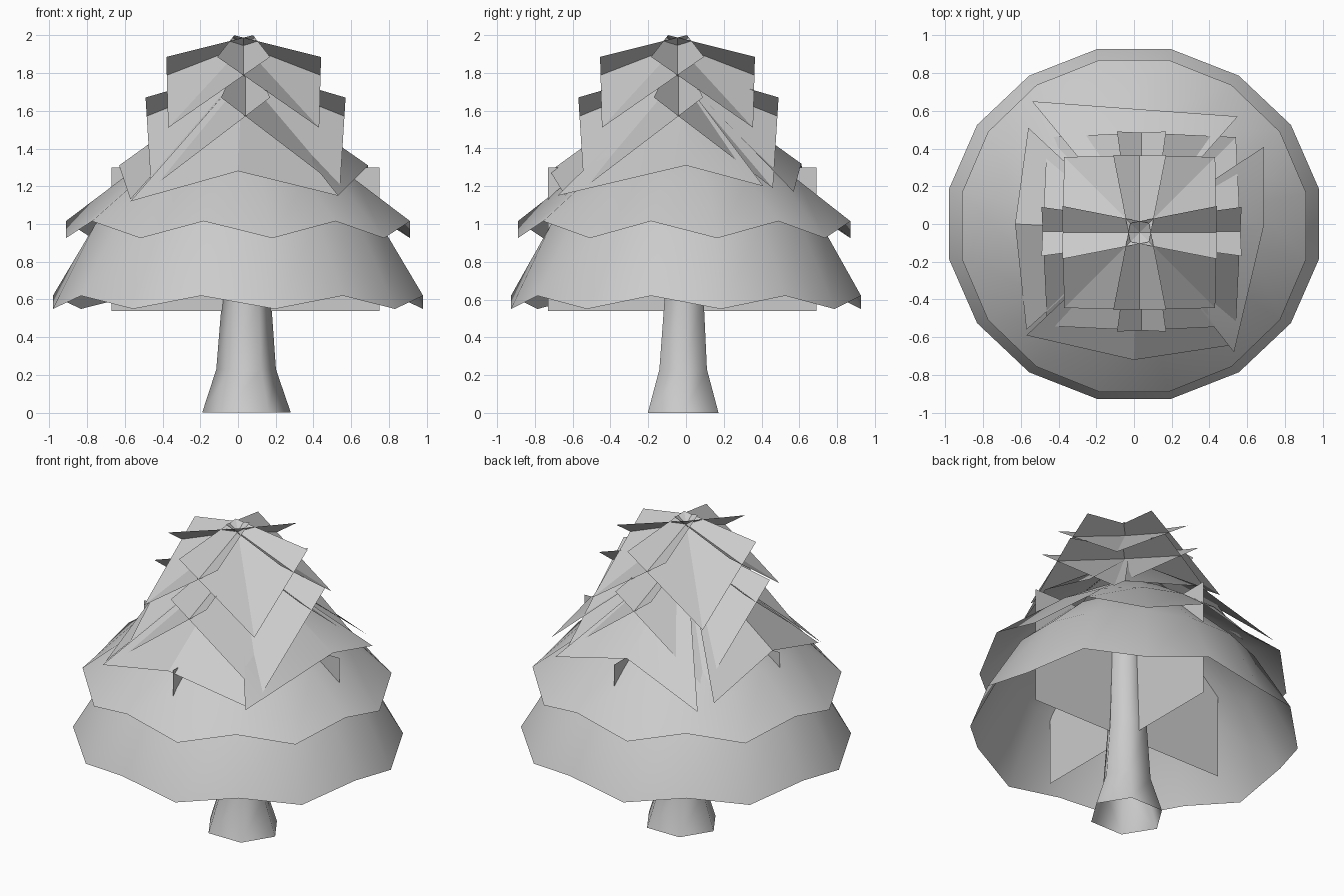
import bpy, math

if "Cube" in bpy.data.objects:
    bpy.data.objects.remove(bpy.data.objects["Cube"])

grey = bpy.data.materials.new("pale_grey")
grey.diffuse_color = (0.6, 0.6, 0.6, 1)
grey.use_nodes = True
grey.node_tree.nodes["Principled BSDF"].inputs["Base Color"].default_value = grey.diffuse_color


def make(name, verts, faces, smooth=None):
    me = bpy.data.meshes.new(name)
    me.from_pydata(verts, [], faces)
    me.materials.append(grey)
    ob = bpy.data.objects.new(name, me)
    bpy.context.collection.objects.link(ob)
    if smooth:
        bpy.ops.object.select_all(action='DESELECT')
        ob.select_set(True)
        bpy.context.view_layer.objects.active = ob
        bpy.ops.object.shade_smooth_by_angle(angle=math.radians(smooth))
    return ob


def loft(name, rings, smooth):
    """Join equally long closed rings of points with quads."""
    n = len(rings[0])
    faces = [(r * n + k, r * n + (k + 1) % n, (r + 1) * n + (k + 1) % n, (r + 1) * n + k)
             for r in range(len(rings) - 1) for k in range(n)]
    return make(name, [p for ring in rings for p in ring], faces, smooth)


def circle(n, cx, cy, rx, ry, z, phase=0.0, zig=0.0):
    """Ring of n points; even points drop and odd points rise by zig."""
    out = []
    for k in range(n):
        a = phase + 2 * math.pi * k / n
        out.append((cx + rx * math.cos(a), cy + ry * math.sin(a),
                    z + (zig if k % 2 else -zig)))
    return out


# Six-sided flared trunk
loft("trunk", [circle(6, x, y, r, r * 0.92, z) for x, y, r, z in (
    (0.045, -0.015, 0.235, 0.0), (0.043, -0.015, 0.158, 0.23),
    (0.045, -0.01, 0.13, 0.6), (0.045, -0.015, 0.11, 1.1),
    (0.045, -0.02, 0.05, 1.6))], 75)

# Two crossing upright foliage planes
make("cross_plane_wide", [(-0.67, -0.02, 0.54), (0.75, -0.02, 0.54),
                          (0.75, -0.02, 1.3), (-0.67, -0.02, 1.3)], [(0, 1, 2, 3)])
make("cross_plane_deep", [(0.04, -0.73, 0.54), (0.04, 0.69, 0.54),
                          (0.04, 0.69, 1.3), (0.04, -0.73, 1.3)], [(0, 1, 2, 3)])

# Two lower skirts with a zigzag hem
ph = math.radians(11.25)
loft("lower_skirt", [circle(16, 0, 0.0, r, r * 0.945, z, ph, g) for r, z, g in (
    (1.0, 0.585, 0.035), (0.77, 1.0, 0), (0.48, 1.27, 0))], 40)
loft("middle_skirt", [circle(16, 0, -0.01, r, r * 0.965, z, ph, g) for r, z, g in (
    (0.93, 0.97, 0.045), (0.64, 1.23, 0), (0.3, 1.46, 0))], 40)

# Four broad cards above them: drooping corners, raised middles
cards = {
    "front": ((-0.57, -0.59, 1.12), (0.0, -0.72, 1.28), (0.53, -0.64, 1.15)),
    "right": ((0.53, -0.68, 1.15), (0.69, 0.0, 1.31), (0.69, 0.41, 1.2)),
    "back": ((0.55, 0.57, 1.17), (0.0, 0.61, 1.32), (-0.54, 0.65, 1.13)),
    "left": ((-0.56, 0.51, 1.14), (-0.63, 0.0, 1.31), (-0.57, -0.56, 1.13)),
}
for side, (a, m, b) in cards.items():
    top = [(0.02 + 0.08 * (p[0] - 0.02), -0.03 + 0.08 * (p[1] + 0.03), 1.74) for p in (a, m, b)]
    make("upper_card_" + side, [a, m, b] + top, [(0, 1, 4, 3), (1, 2, 5, 4)], 30)


def crown(name, cx, cy, apex_z, back, side, over, side_z, diag, diag_z):
    """Four folded leaves, one per diagonal, overlapping past the axes."""
    verts, faces = [], []
    for sx, sy in ((1, 1), (-1, 1), (-1, -1), (1, -1)):
        b = len(verts)
        verts += [(cx - back * sx, cy - back * sy, apex_z),
                  (cx + side * sx, cy - over * sy, side_z),
                  (cx + diag * sx, cy + diag * sy, diag_z),
                  (cx - over * sx, cy + side * sy, side_z)]
        faces += [(b, b + 1, b + 2), (b, b + 2, b + 3)]
    make(name, verts, faces)


# Stacked crowns of folded leaves
crown("crown_lower", 0.04, -0.04, 1.84, 0.05, 0.53, 0.13, 1.67, 0.5, 1.19)
crown("crown_top", 0.03, -0.045, 2.0, 0.05, 0.41, 0.14, 1.885, 0.4, 1.51)
